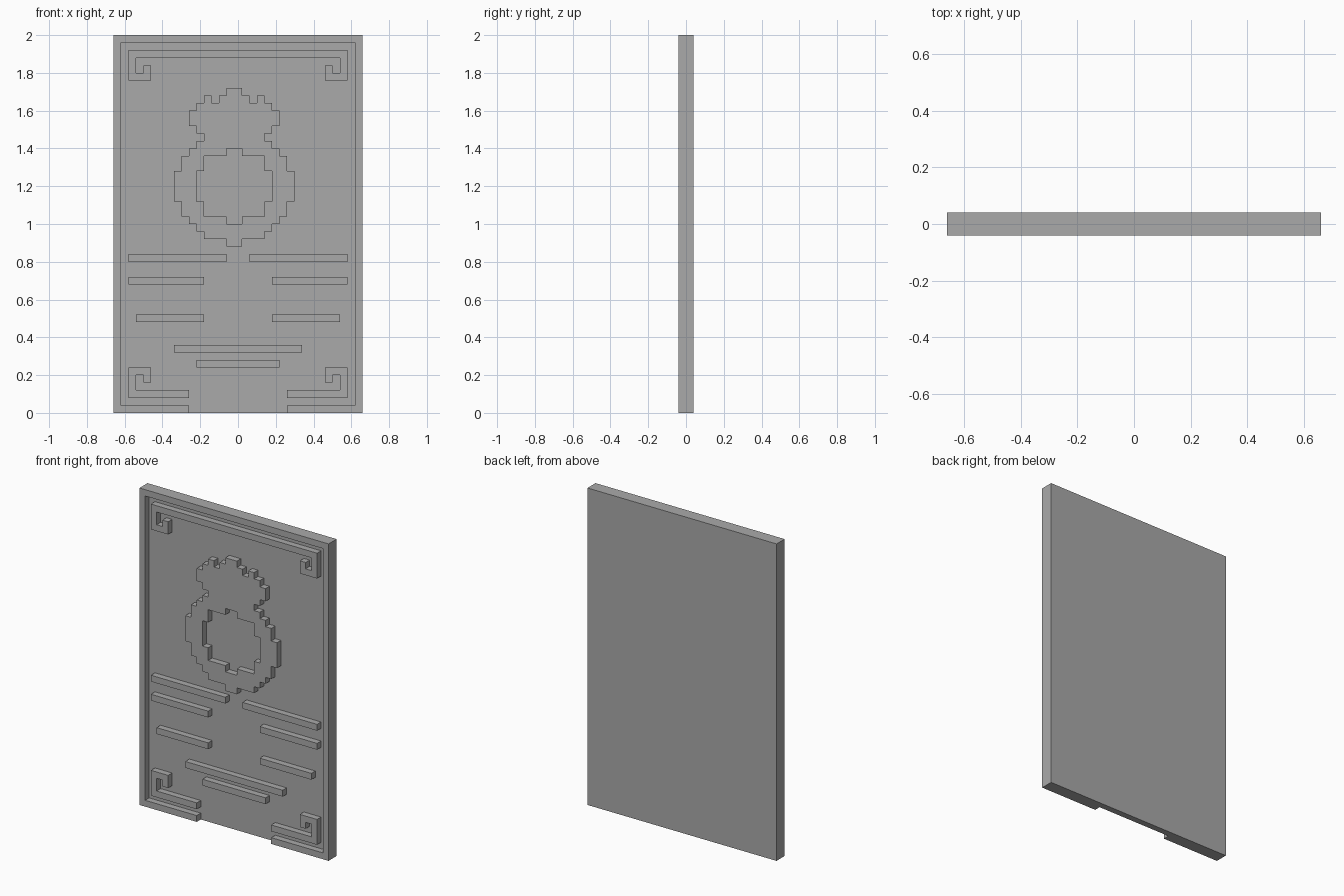
import bpy
import bmesh

CELL = 0.04          # pixel size of the relief
DEPTH = 0.04         # height of the relief above the backing slab

cube = bpy.data.objects.get("Cube")
if cube:
    bpy.data.objects.remove(cube, do_unlink=True)

grey = bpy.data.materials.new("stone_grey")
grey.use_nodes = True
grey.diffuse_color = (0.4, 0.4, 0.4, 1)
grey.node_tree.nodes["Principled BSDF"].inputs["Base Color"].default_value = (0.4, 0.4, 0.4, 1)


def add_object(name, bm):
    mesh = bpy.data.meshes.new(name)
    bm.to_mesh(mesh)
    bm.free()
    mesh.materials.append(grey)
    obj = bpy.data.objects.new(name, mesh)
    bpy.context.collection.objects.link(obj)


def cells(rects):
    """Grid cells covered by rectangles (x0, x1, z0, z1)."""
    found = set()
    for x0, x1, z0, z1 in rects:
        for i in range(round((x0 + 0.66) / CELL), round((x1 + 0.66) / CELL)):
            for k in range(round(z0 / CELL), round(z1 / CELL)):
                found.add((i, k))
    return found


def mirrored(rects):
    return rects + [(-x1, -x0, z0, z1) for x0, x1, z0, z1 in rects]


def relief(name, filled):
    """Raise a set of grid cells from the slab as one clean block."""
    bm = bmesh.new()
    verts = {}

    def corner(i, k):
        if (i, k) not in verts:
            verts[i, k] = bm.verts.new((i * CELL - 0.66, 0, k * CELL))
        return verts[i, k]

    for i, k in sorted(filled):
        bm.faces.new([corner(i, k), corner(i + 1, k), corner(i + 1, k + 1), corner(i, k + 1)])
    result = bmesh.ops.extrude_face_region(bm, geom=bm.faces[:])
    moved = [g for g in result["geom"] if isinstance(g, bmesh.types.BMVert)]
    bmesh.ops.translate(bm, verts=moved, vec=(0, -DEPTH, 0))
    bmesh.ops.dissolve_limit(bm, angle_limit=0.01, verts=bm.verts[:], edges=bm.edges[:])
    add_object(name, bm)


def stacked(steps, centre):
    """Rows centred on one axis, given as (z0, z1, half width)."""
    return cells([(centre - h, centre + h, z0, z1) for z0, z1, h in steps])


# Backing slab
slab = bmesh.new()
bmesh.ops.create_cube(slab, size=1)
for v in slab.verts:
    v.co = (v.co.x * 1.32, v.co.y * DEPTH + DEPTH / 2, v.co.z * 2 + 1)
add_object("backing_slab", slab)

# Border with a gap at the bottom centre
relief("border", cells(mirrored([(0.62, 0.66, 0, 2), (0, 0.66, 1.96, 2), (0.26, 0.66, 0, 0.04)])))

# Curled corner frets
relief("top_fret", cells(mirrored([
    (0, 0.58, 1.88, 1.92), (0.54, 0.58, 1.76, 1.92),
    (0.46, 0.58, 1.76, 1.80), (0.46, 0.50, 1.76, 1.84)])))
relief("bottom_frets", cells(mirrored([
    (0.26, 0.58, 0.08, 0.12), (0.54, 0.58, 0.08, 0.24),
    (0.46, 0.58, 0.20, 0.24), (0.46, 0.50, 0.16, 0.24)])))

# Gourd emblem: stepped bulbs with a round opening
AXIS = -0.02
gourd = stacked([
    (1.68, 1.72, 0.04), (1.64, 1.68, 0.08), (1.60, 1.64, 0.20), (1.52, 1.60, 0.24),
    (1.48, 1.52, 0.20), (1.44, 1.48, 0.16), (1.40, 1.44, 0.20), (1.36, 1.40, 0.24),
    (1.28, 1.36, 0.28), (1.12, 1.28, 0.32), (1.04, 1.12, 0.28), (1.00, 1.04, 0.24),
    (0.96, 1.00, 0.20), (0.92, 0.96, 0.16), (0.88, 0.92, 0.04)], AXIS)
gourd |= cells([(-0.18, -0.14, 1.64, 1.68), (0.10, 0.14, 1.64, 1.68)])
opening = stacked([
    (1.36, 1.40, 0.04), (1.28, 1.36, 0.16), (1.12, 1.28, 0.20),
    (1.04, 1.12, 0.16), (1.00, 1.04, 0.04)], AXIS)
relief("gourd_emblem", gourd - opening)

# Plain decorative bars below the emblem
relief("panel_bars", cells(mirrored([
    (0.06, 0.58, 0.80, 0.84), (0.18, 0.58, 0.68, 0.72), (0.18, 0.54, 0.48, 0.52)])))

# Two rules near the foot
relief("long_rule", cells([(-0.34, 0.34, 0.32, 0.36)]))
relief("short_rule", cells([(-0.22, 0.22, 0.24, 0.28)]))
